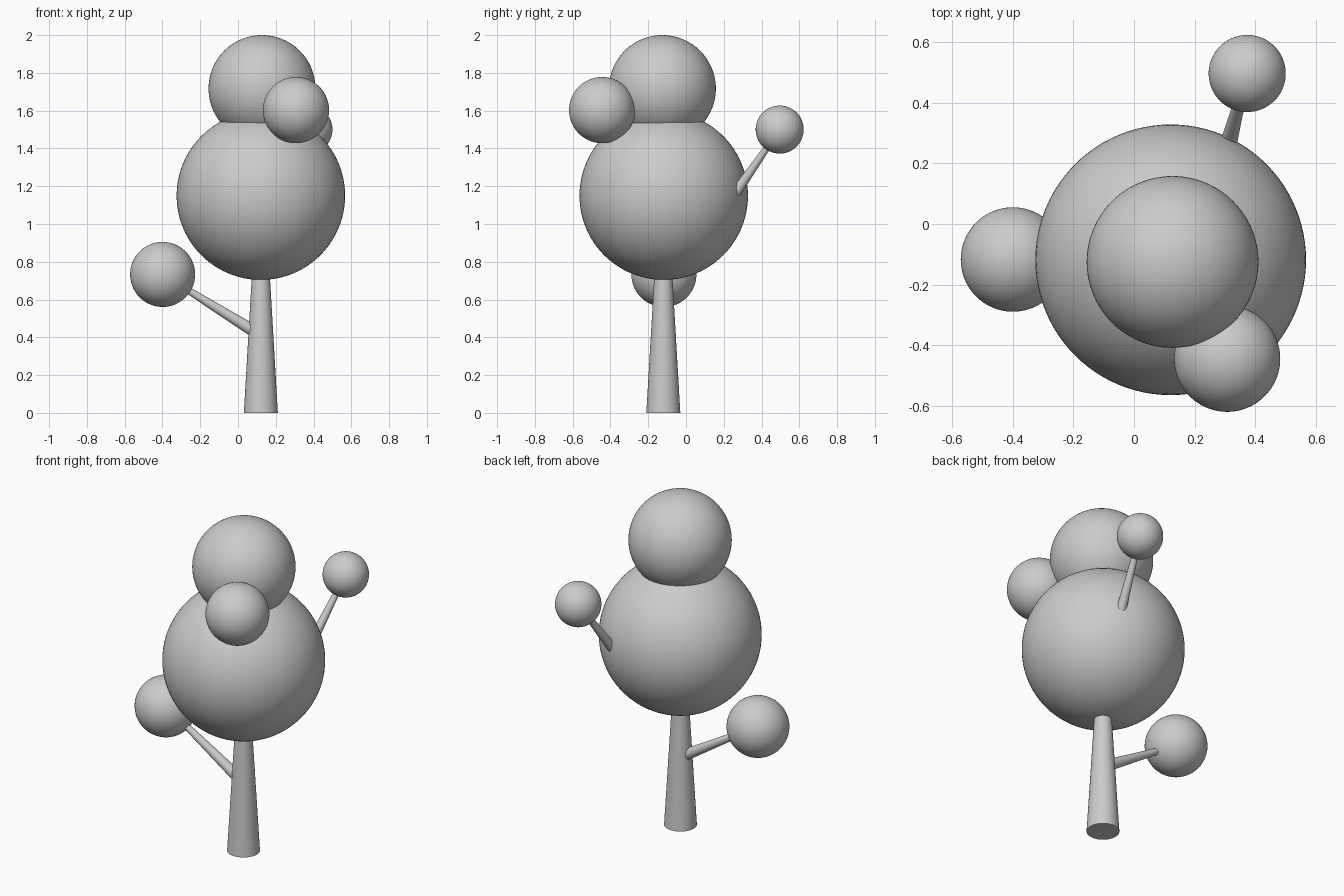
import bpy
from mathutils import Vector

if "Cube" in bpy.data.objects:
    bpy.data.objects.remove(bpy.data.objects["Cube"])


def smooth(name):
    ob = bpy.context.object
    ob.name = name
    bpy.ops.object.shade_smooth_by_angle()
    return ob


def ball(name, centre, radius):
    bpy.ops.mesh.primitive_uv_sphere_add(segments=96, ring_count=48,
                                         radius=radius, location=centre)
    return smooth(name)


def limb(name, start, end, r_start, r_end):
    # tapered round rod between two points
    a, b = Vector(start), Vector(end)
    bpy.ops.mesh.primitive_cone_add(vertices=48, radius1=r_start, radius2=r_end,
                                    depth=(b - a).length, location=(a + b) / 2)
    bpy.context.object.rotation_euler = (b - a).to_track_quat('Z', 'Y').to_euler()
    return smooth(name)


# Trunk, running up into the main foliage
limb("trunk", (0.121, -0.12, 0), (0.121, -0.12, 1.15), 0.09, 0.023)

# Foliage balls
ball("main_foliage", (0.121, -0.118, 1.15), 0.446)
ball("top_foliage", (0.127, -0.125, 1.717), 0.283)
ball("front_foliage", (0.307, -0.444, 1.603), 0.175)
left = ball("left_foliage", (-0.399, -0.117, 0.733), 0.172)
back = ball("back_foliage", (0.373, 0.496, 1.50), 0.127)

# Branches, each aimed at its foliage ball
limb("left_branch", (0.121, -0.12, 0.41), left.location, 0.034, 0.013)
limb("back_branch", (0.285, 0.167, 1.028), back.location, 0.034, 0.013)
